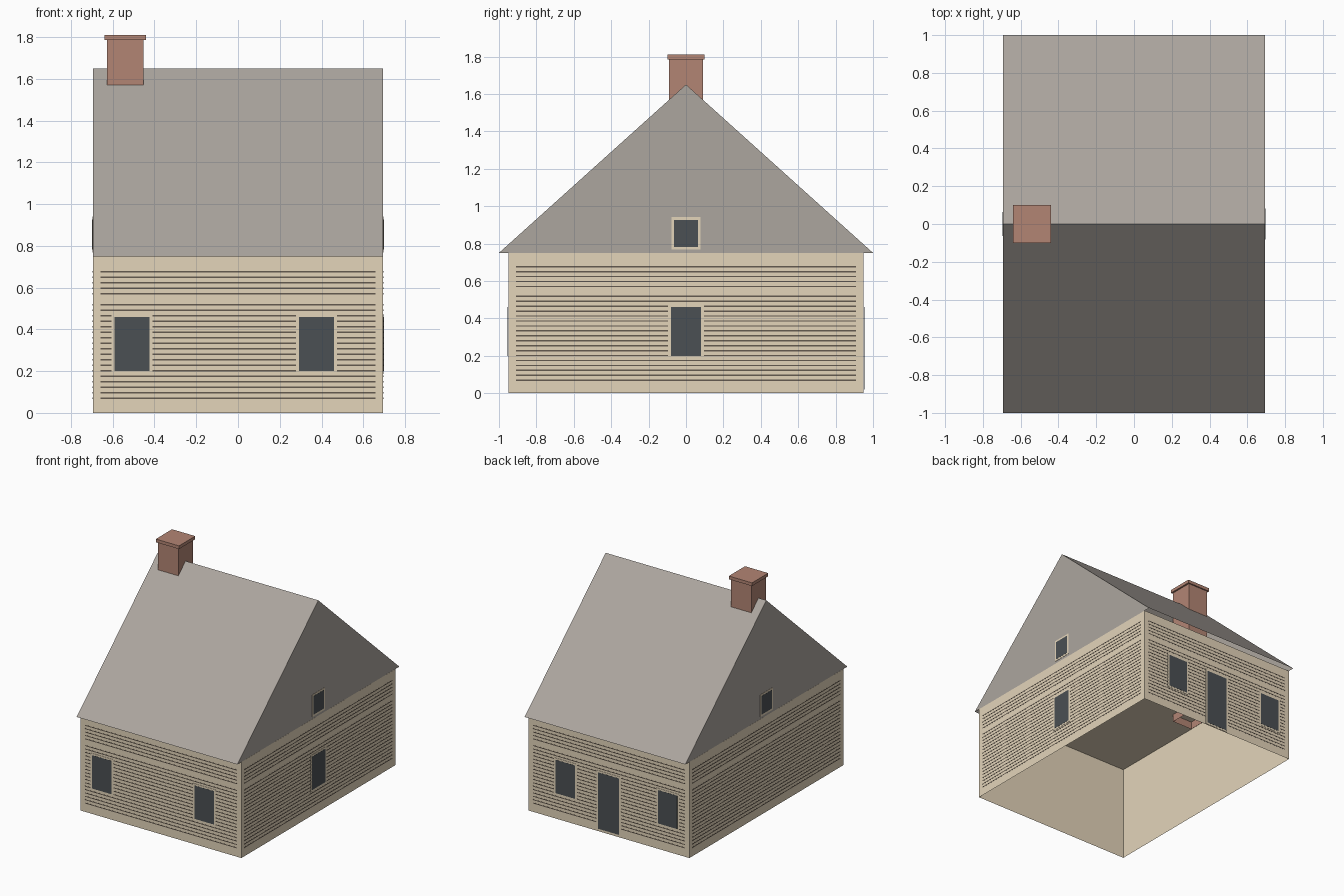
import bpy
import bmesh
from mathutils import Matrix, Vector
from math import pi

cube = bpy.data.objects.get("Cube")
if cube:
    bpy.data.objects.remove(cube)


def material(name, rgb):
    m = bpy.data.materials.new(name)
    m.use_nodes = True
    m.diffuse_color = (*rgb, 1)
    m.node_tree.nodes["Principled BSDF"].inputs["Base Color"].default_value = (*rgb, 1)
    return m


TAN = material("tan boards", (0.77, 0.66, 0.49))
GROOVE = material("dark board gaps", (0.125, 0.1, 0.078))
GREY = material("grey roofing", (0.415, 0.38, 0.345))
GLASS = material("dark glass", (0.07, 0.08, 0.087))
BRICK = material("red brick", (0.45, 0.235, 0.175))


def add_box(bm, low, high):
    """Add a box between two corners and return its faces."""
    low, high = Vector(low), Vector(high)
    place = Matrix.Translation((low + high) / 2) @ Matrix.Diagonal((*(high - low), 1))
    verts = bmesh.ops.create_cube(bm, size=1, matrix=place)["verts"]
    return list({f for v in verts for f in v.link_faces})


def finish(name, bm, mat):
    mesh = bpy.data.meshes.new(name)
    bm.to_mesh(mesh)
    bm.free()
    mesh.materials.append(mat)
    obj = bpy.data.objects.new(name, mesh)
    bpy.context.collection.objects.link(obj)


def remove_facing(bm, z_sign):
    """Delete the faces that point straight up (1) or down (-1)."""
    bm.normal_update()
    gone = [f for f in bm.faces if f.normal.z * z_sign > 0.9]
    bmesh.ops.delete(bm, geom=gone, context="FACES")


HALF_X, HALF_Y, EAVE, RIDGE = 0.6945, 0.95, 0.75, 1.65

# Walls with a ceiling, open underneath
bm = bmesh.new()
add_box(bm, (-HALF_X, -HALF_Y, 0), (HALF_X, HALF_Y, EAVE))
remove_facing(bm, -1)
finish("walls", bm, TAN)

# Gabled roof: a triangle extruded along the ridge, open underneath
bm = bmesh.new()
end = HALF_X - 0.0005
tri = [bm.verts.new((-end, y, z)) for y, z in ((-1, EAVE), (1, EAVE), (0, RIDGE))]
face = bm.faces.new(tri)
moved = bmesh.ops.extrude_face_region(bm, geom=[face])["geom"]
bmesh.ops.translate(bm, vec=(2 * end, 0, 0),
                    verts=[g for g in moved if isinstance(g, bmesh.types.BMVert)])
bmesh.ops.recalc_face_normals(bm, faces=bm.faces)
remove_facing(bm, -1)
finish("roof", bm, GREY)

# Chimney: an open shaft and a solid cap
cx = -0.54
bm = bmesh.new()
add_box(bm, (cx - 0.087, -0.09, 0.69), (cx + 0.087, 0.09, 1.79))
remove_facing(bm, -1)
remove_facing(bm, 1)
finish("chimney", bm, BRICK)
bm = bmesh.new()
add_box(bm, (cx - 0.1, -0.1, 1.785), (cx + 0.1, 0.1, 1.81))
finish("chimney_cap", bm, BRICK)

# Each wall: turn about z, distance from the centre, half length of its boards
WALLS = {
    "front": (0, HALF_Y, 0.658),
    "right": (pi / 2, HALF_X, 0.91),
    "back": (pi, HALF_Y, 0.658),
    "left": (-pi / 2, HALF_X, 0.91),
}


def plates(name, wall, rects, depth, mat):
    """Thin plates on a wall, each given as (u0, u1, z0, z1), u running rightward."""
    turn, dist, _ = WALLS[wall]
    bm = bmesh.new()
    for u0, u1, z0, z1 in rects:
        add_box(bm, (u0, -dist - depth, z0), (u1, -dist - 0.0004, z1))
    bmesh.ops.rotate(bm, verts=bm.verts, cent=(0, 0, 0), matrix=Matrix.Rotation(turn, 3, "Z"))
    finish(f"{wall}_{name}", bm, mat)


def opening(name, wall, u, half, z0, z1, trim=0.014):
    """A framed pane: a trim plate with a darker plate on it."""
    plates(name + "_frame", wall, [(u - half - trim, u + half + trim, z0 - trim, z1 + trim)], 0.0025, TAN)
    plates(name + "_pane", wall, [(u - half, u + half, z0, z1)], 0.0035, GLASS)


# Board gaps on all four walls, with one row left out as a band
rows = [0.069 + i * 0.0264 for i in range(24) if i != 18]
for wall, (_, _, half) in WALLS.items():
    plates("board_gaps", wall, [(-half, half, z - 0.0035, z + 0.0035) for z in rows], 0.0012, GROOVE)

# Windows and door
for wall, side in (("front", 1), ("back", -1)):
    opening("window_a", wall, -0.508 * side, 0.084, 0.2, 0.46)
    opening("window_b", wall, 0.375 * side, 0.084, 0.2, 0.46)
opening("door", "back", -0.002, 0.092, 0.02, 0.46)
opening("window", "right", 0, 0.081, 0.2, 0.46)
for wall in ("right", "left"):
    opening("attic_window", wall, 0, 0.064, 0.782, 0.927)
